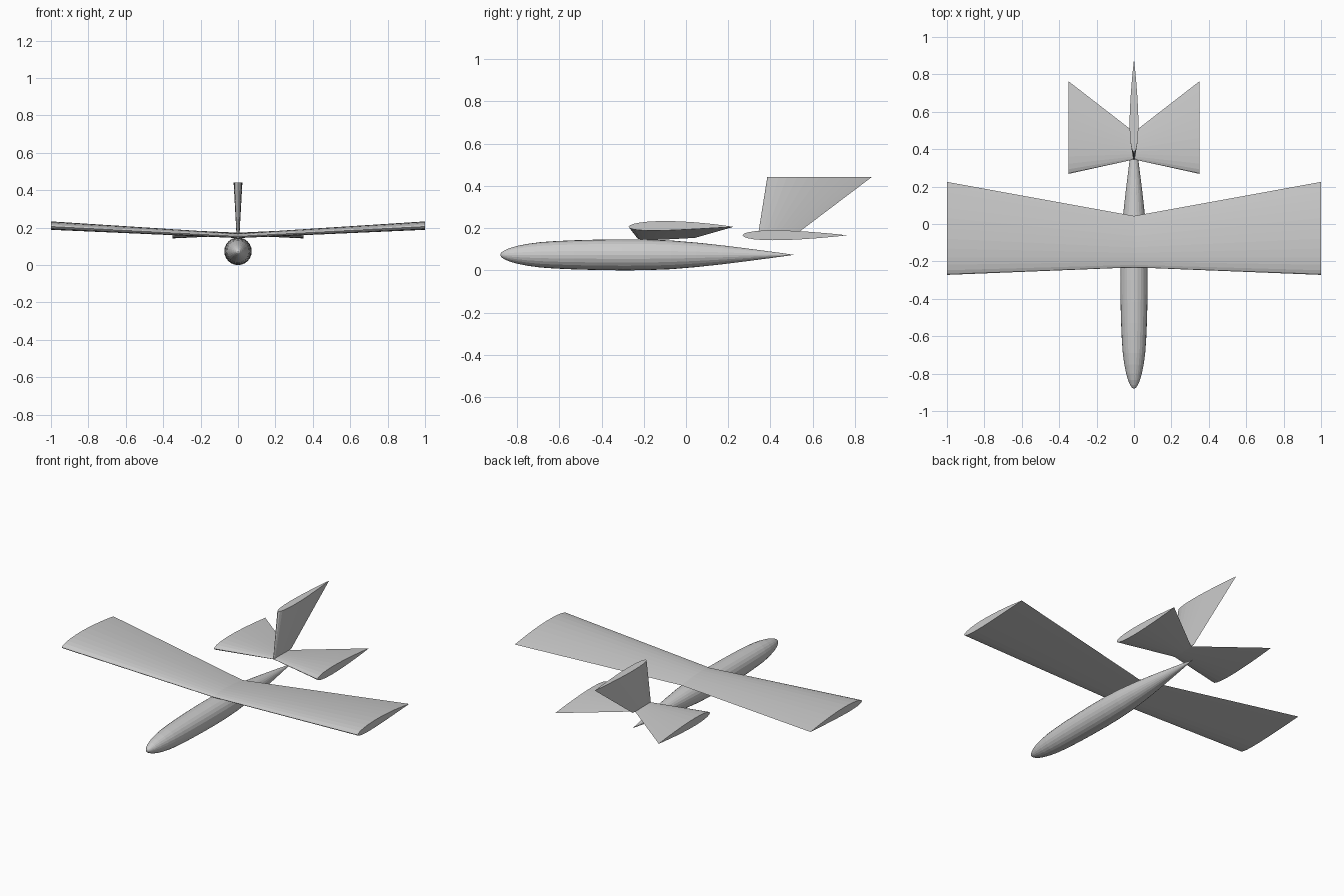
import bpy, bmesh
from math import sin, cos, pi, sqrt

if "Cube" in bpy.data.objects:
    bpy.data.objects.remove(bpy.data.objects["Cube"])


def loft(name, rings):
    """Skin equal-length closed rings, capping both ends."""
    bm = bmesh.new()
    loops = [[bm.verts.new(p) for p in ring] for ring in rings]
    n = len(rings[0])
    for a, b in zip(loops, loops[1:]):
        for i in range(n):
            j = (i + 1) % n
            bm.faces.new((a[i], a[j], b[j], b[i]))
    bm.faces.new(loops[0])
    bm.faces.new(loops[-1])
    bmesh.ops.remove_doubles(bm, verts=bm.verts, dist=1e-5)
    bmesh.ops.recalc_face_normals(bm, faces=bm.faces)
    mesh = bpy.data.meshes.new(name)
    bm.to_mesh(mesh)
    bm.free()
    obj = bpy.data.objects.new(name, mesh)
    bpy.context.collection.objects.link(obj)
    return obj


def airfoil(front, back, thick=0.095, camber=0.0, n=14):
    """Aerofoil outline as (y, height) pairs between two y positions."""
    chord = back - front

    def surface(t, side):
        half = 5 * thick * (0.2969 * sqrt(t) - 0.126 * t - 0.3516 * t**2
                            + 0.2843 * t**3 - 0.1036 * t**4)
        return front + chord * t, chord * (side * half + camber * 4 * t * (1 - t))

    ts = [(1 - cos(pi * i / n)) / 2 for i in range(n + 1)]
    return ([surface(t, 1) for t in reversed(ts)]
            + [surface(t, -1) for t in ts[1:-1]])


def flat_section(x, z, front, back, **kw):
    return [(x, y, z + h) for y, h in airfoil(front, back, **kw)]


# Fuselage: slim round body tapering to a point at the tail
profile = [(-0.88, 0), (-0.875, 0.011), (-0.86, 0.021), (-0.835, 0.032),
           (-0.80, 0.042), (-0.75, 0.052), (-0.69, 0.060), (-0.62, 0.065),
           (-0.53, 0.069), (-0.42, 0.072), (-0.30, 0.0735), (-0.19, 0.0727),
           (-0.07, 0.068), (0.05, 0.058), (0.17, 0.045), (0.29, 0.030),
           (0.40, 0.0155), (0.47, 0.006), (0.51, 0)]
sides = 24
loft("fuselage", [[(max(r, 1e-4) * cos(2 * pi * i / sides), y,
                    0.0735 + max(r, 1e-4) * sin(2 * pi * i / sides))
                   for i in range(sides)] for y, r in profile])

# Main wing: widens toward the raised tips
wing = dict(thick=0.09, camber=0.012)
loft("main_wing", [flat_section(-1, 0.206, -0.272, 0.225, **wing),
                   flat_section(0, 0.154, -0.232, 0.043, **wing),
                   flat_section(1, 0.206, -0.272, 0.225, **wing)])

# Horizontal tail: level, flaring outward
loft("tailplane", [flat_section(-0.35, 0.166, 0.268, 0.763),
                   flat_section(0, 0.166, 0.345, 0.492),
                   flat_section(0.35, 0.166, 0.268, 0.763)])

# Vertical fin: flaring upward and swept back
loft("tail_fin", [[(h, y, z) for y, h in airfoil(front, back)]
                  for z, front, back in ((0.166, 0.341, 0.515),
                                         (0.442, 0.385, 0.88))])
